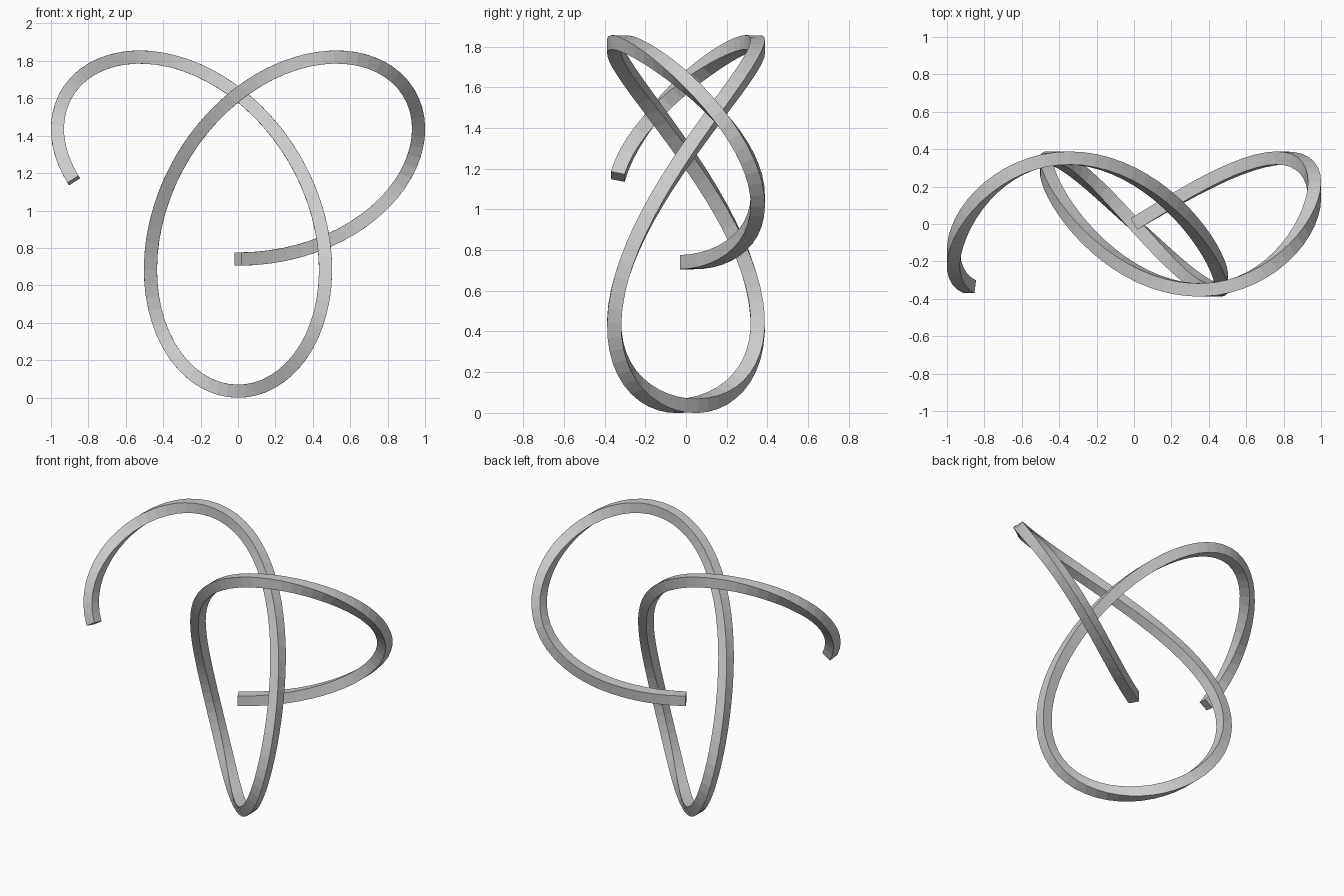
import bpy, bmesh
from math import sin, cos, pi
from mathutils import Vector

if "Cube" in bpy.data.objects:
    bpy.data.objects.remove(bpy.data.objects["Cube"])

S = 0.3527         # knot scale
H = 0.035          # half width of the square bar
STEPS = 120
END = 1.8 * pi     # open trefoil: nine tenths of a full turn


def centre(t):
    return Vector((S * (sin(t) + 2 * sin(2 * t)),
                   S * sin(3 * t),
                   S * (cos(t) - 2 * cos(2 * t)) + 3 * S + H))


def tangent(t):
    return Vector((cos(t) + 4 * cos(2 * t),
                   3 * cos(3 * t),
                   -sin(t) + 4 * sin(2 * t))).normalized()


# Square bar swept along the knot, kept upright relative to the y axis
bm = bmesh.new()
rings = []
for i in range(STEPS + 1):
    t = END * i / STEPS
    p, d = centre(t), tangent(t)
    n = d.cross(Vector((0, 1, 0))).normalized()
    b = d.cross(n)
    rings.append([bm.verts.new(p + H * (u * n + v * b))
                  for u, v in ((-1, -1), (1, -1), (1, 1), (-1, 1))])

for r0, r1 in zip(rings, rings[1:]):
    for k in range(4):
        j = (k + 1) % 4
        bm.faces.new((r0[k], r0[j], r1[j], r1[k]))

# Flat end caps
bm.faces.new(rings[0][::-1])
bm.faces.new(rings[-1])
bmesh.ops.recalc_face_normals(bm, faces=bm.faces)

mesh = bpy.data.meshes.new("knot_bar")
bm.to_mesh(mesh)
bm.free()
bpy.context.collection.objects.link(bpy.data.objects.new("knot_bar", mesh))
